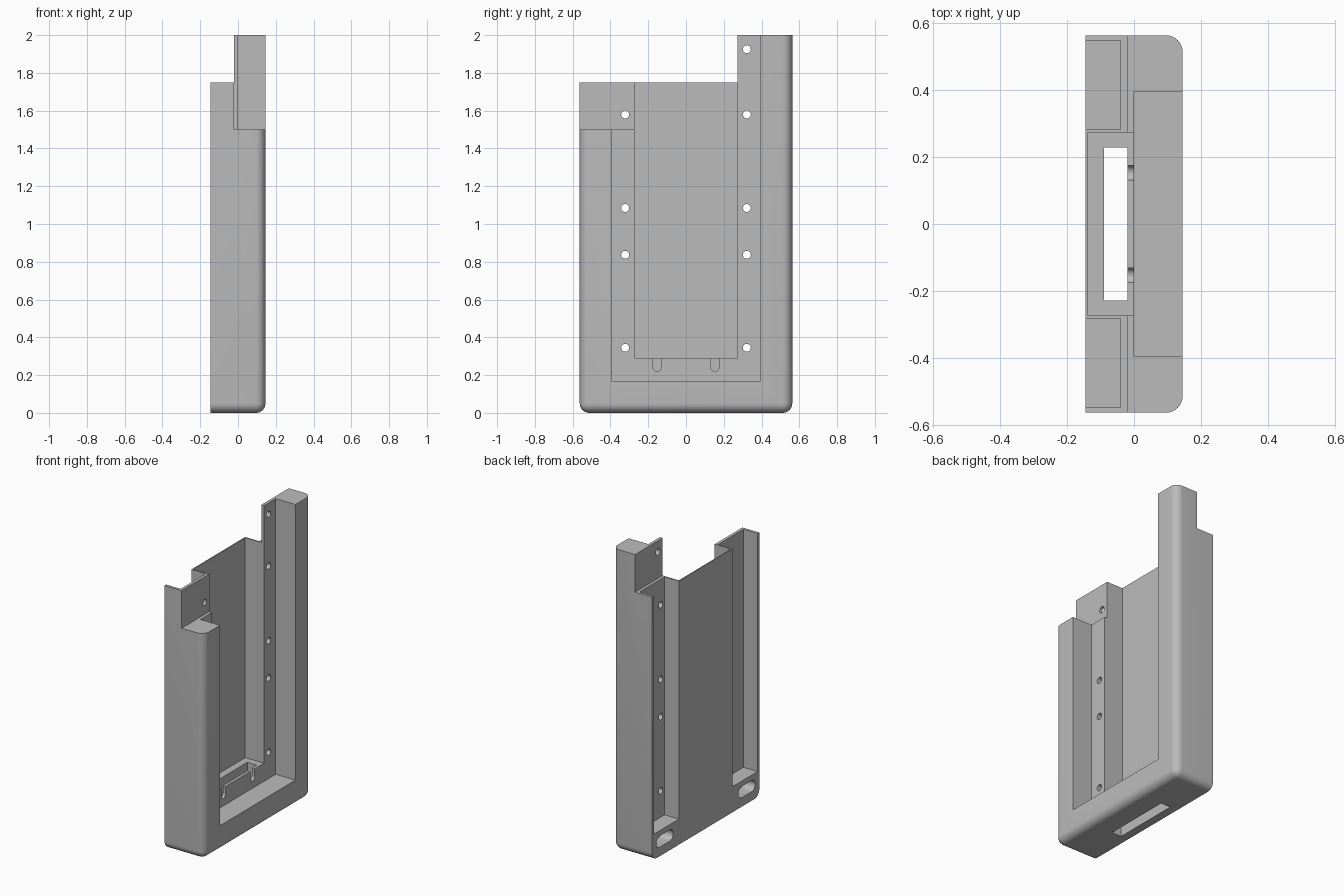
import bpy, bmesh, math
from mathutils import Matrix, Vector

if "Cube" in bpy.data.objects:
    bpy.data.objects.remove(bpy.data.objects["Cube"])

grey = bpy.data.materials.new("plain grey")
grey.diffuse_color = (0.5, 0.5, 0.5, 1)
grey.use_nodes = True
grey.node_tree.nodes["Principled BSDF"].inputs["Base Color"].default_value = grey.diffuse_color


def new_object(name, bm):
    bmesh.ops.recalc_face_normals(bm, faces=bm.faces[:])
    mesh = bpy.data.meshes.new(name)
    bm.to_mesh(mesh)
    bm.free()
    mesh.materials.append(grey)
    obj = bpy.data.objects.new(name, mesh)
    bpy.context.collection.objects.link(obj)
    return obj


def box_bm(x, y, z):
    bm = bmesh.new()
    bmesh.ops.create_cube(bm, size=1)
    for v in bm.verts:
        v.co = Vector([lo if c < 0 else hi for c, (lo, hi) in zip(v.co, (x, y, z))])
    return bm


def cut(bm):
    """Subtract a shape from the holder and throw the shape away."""
    cutter = new_object("cutter", bm)
    cutter.hide_render = True
    mod = body.modifiers.new("cut", "BOOLEAN")
    mod.operation, mod.solver, mod.object = "DIFFERENCE", "EXACT", cutter
    bpy.ops.object.modifier_apply(modifier=mod.name)
    bpy.data.objects.remove(cutter)


def obround_bm(x, y, z, r, dy=0.0, dz=0.0):
    """Round-ended prism along x, stretched by dy or dz either way."""
    bm = bmesh.new()
    ring = []
    n = 32
    for i in range(n):
        a = 2 * math.pi * (i + 0.5) / n
        c, s = math.cos(a), math.sin(a)
        ring.append(bm.verts.new((x[0], y + r * c + math.copysign(dy, c),
                                  z + r * s + math.copysign(dz, s))))
    face = bm.faces.new(ring)
    ext = bmesh.ops.extrude_face_region(bm, geom=[face])
    for v in ext["geom"]:
        if isinstance(v, bmesh.types.BMVert):
            v.co.x = x[1]
    return bm


# Main block: front and bottom edges rounded, back edges left sharp
bm = box_bm((-0.145, 0.145), (-0.5625, 0.5625), (0, 2))
rounded = []
for e in bm.edges:
    m = (e.verts[0].co + e.verts[1].co) / 2
    front, bottom, side = m.x > 0.1, m.z < 0.01, abs(m.y) > 0.5
    if (front and (bottom or (side and m.z < 1.9))) or (bottom and side):
        rounded.append(e)
bmesh.ops.bevel(bm, geom=rounded, offset=0.05, segments=8, profile=0.5, affect="EDGES")
body = new_object("cartridge_holder", bm)
bpy.context.view_layer.objects.active = body
body.select_set(True)

# Stepped top: low back, open middle, short left column
cut(box_bm((-1, -0.02), (-1, 1), (1.75, 3)))
cut(box_bm((-1, 1), (-1, 0.273), (1.75, 3)))
cut(box_bm((-0.02, 1), (-1, -0.2), (1.5, 3)))

# Front recess and the deep central channel
cut(box_bm((0, 1), (-0.395, 0.395), (0.17, 3)))
cut(box_bm((-0.138, 0.05), (-0.273, 0.273), (0.29, 3)))

# Slot through the base
cut(box_bm((-0.09, -0.02), (-0.228, 0.228), (-1, 0.4)))

for s in (-1, 1):
    # Back pockets, open at the top
    y0, y1 = sorted((s * 0.282, s * 0.545))
    cut(box_bm((-1, -0.04), (y0, y1), (0.17, 1.9 if s < 0 else 1.75)))
    # Rounded notches in the lip of the channel
    cut(obround_bm((-0.05, 0.03), s * 0.153, 0.28, 0.022, dz=0.038))
    # Obround openings low on the back
    cut(obround_bm((-0.3, -0.06), s * 0.43, 0.097, 0.037, dy=0.052))
    # Screw holes
    for z in (0.345, 0.837, 1.085, 1.58) + ((1.925,) if s > 0 else ()):
        cut(obround_bm((-0.07, 0.03), s * 0.322, z, 0.021))

bpy.ops.object.shade_smooth_by_angle(angle=math.radians(30))
